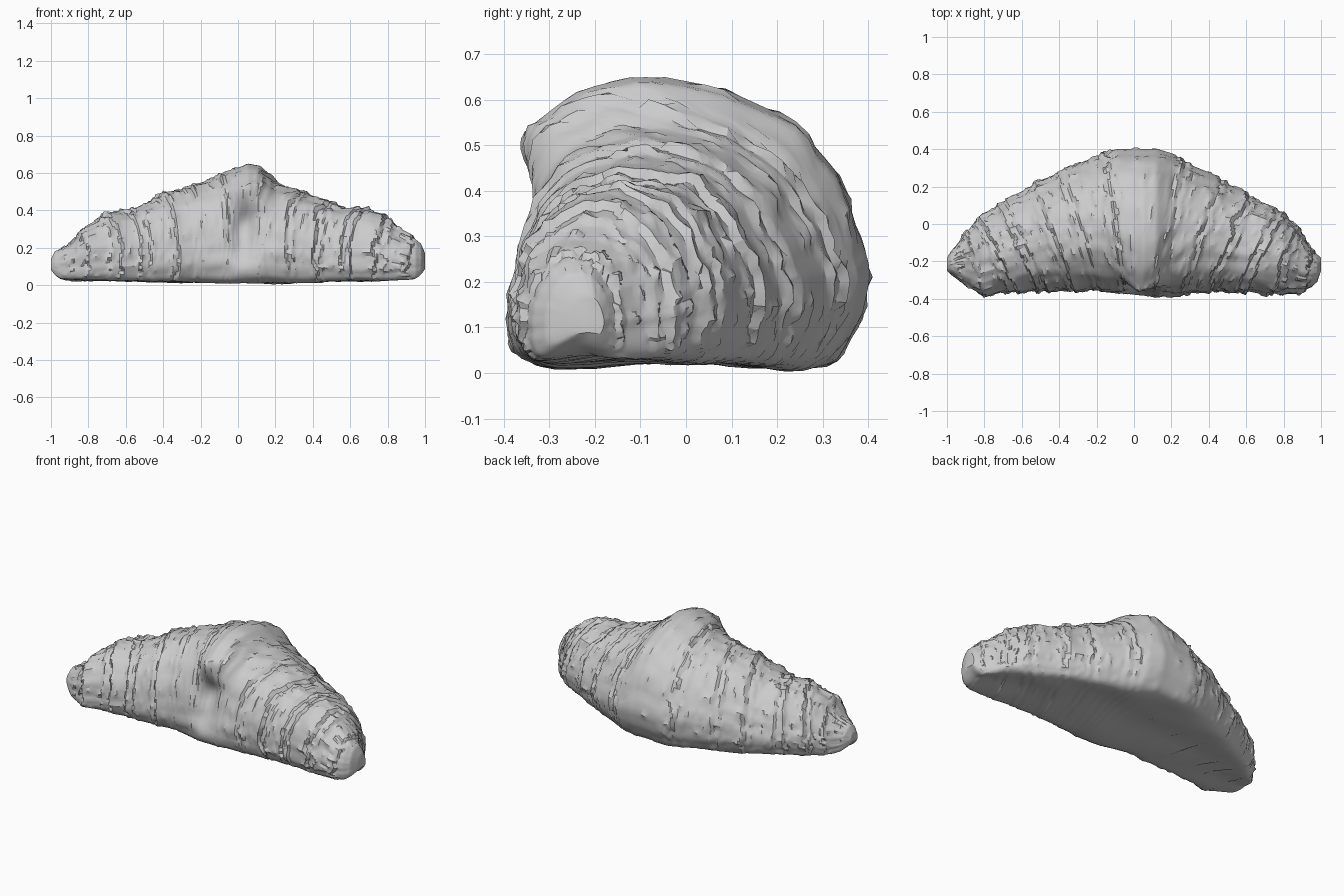
import bpy, bmesh, math
from mathutils import Vector, noise

cube = bpy.data.objects.get("Cube")
if cube:
    bpy.data.objects.remove(cube)

# Outline of the loaf along x: (x, front y, back y, top z)
OUTLINE = [
    (-1, -.25, -.18, .14), (-.98, -.27, -.145, .18), (-.9, -.335, -.04, .23),
    (-.81, -.39, .05, .32), (-.7, -.37, .12, .385), (-.55, -.36, .205, .41),
    (-.4, -.36, .285, .49), (-.2, -.355, .37, .55), (-.08, -.375, .4, .595),
    (.05, -.385, .405, .655), (.12, -.4, .405, .635), (.2, -.39, .375, .555),
    (.4, -.36, .275, .48), (.55, -.365, .195, .42), (.7, -.37, .115, .41),
    (.8, -.375, .06, .36), (.89, -.365, -.03, .29), (.95, -.34, -.13, .25),
    (.98, -.31, -.16, .22), (1, -.25, -.18, .17)]

# Cross-sections, y from -1 to 1 and z from 0 to 1: rolled arm and knotted middle
BACK = [(.68, .79), (.9, .56), (1, .34), (.92, .13), (.7, 0)]
ARM = [(0, .03), (-.75, 0), (-.96, .12), (-1, .32), (-.93, .58), (-.7, .83), (-.35, .97),
       (0, 1), (.35, .95)] + BACK
KNOT = [(0, .04), (-.8, 0), (-1, .12), (-.88, .3), (-.77, .52), (-.95, .75), (-.8, .885),
        (-.35, 1), (.2, .955)] + BACK

# Dough layers: distance from the middle where each one ends, and its step height
LAYERS = [(.12, .012), (.15, .02), (.19, .01), (.32, .014), (.36, .01), (.47, .02), (.51, .01),
          (.62, .012), (.67, .016), (.77, .02), (.81, .01), (.9, .016)]
RINGS, SIDES = 240, 72


def outline(x):
    x = max(-1, min(1, x))
    for a, b in zip(OUTLINE, OUTLINE[1:]):
        if x <= b[0]:
            k = (x - a[0]) / (b[0] - a[0])
            return [p + (q - p) * k for p, q in zip(a[1:], b[1:])]


def smooth_loop(points, t):
    """Point on a closed Catmull-Rom curve."""
    n = len(points)
    i = int(t * n)
    f = t * n - i
    a, b, c, d = (Vector(points[(i + j) % n]) for j in (-1, 0, 1, 2))
    return b + (c - a) * f / 2 + (a - b * 2.5 + c * 2 - d / 2) * f * f + (b * 3 - a - c * 3 + d) * f ** 3 / 2


def layer_height(s, t):
    """Rise of the dough layer, falling off sharply at each torn edge."""
    ring = Vector((math.cos(t * math.tau), math.sin(t * math.tau), s))
    r = abs(s - .04) + .025 * noise.noise(ring * 3) + .012 * noise.noise(ring * 9)
    height, start = 0, 0
    for end, step in LAYERS:
        if start <= r < end:
            height = step * ((r - start) / (end - start)) ** 1.5
        start = end
    # Short thin flakes running around the roll
    flake = noise.noise(Vector((ring.x * 5, ring.y * 5, s * 30)))
    if flake > .32:
        height += .008
    # The front of the middle is smoother
    front = .7 * max(0, math.cos((t - .21) * math.tau)) * math.exp(-(s / .32) ** 4)
    height = height * (1 - front) + .006 * front
    return height - .008 + .01 * noise.noise(ring * 5)


def surface(s, t):
    middle = math.exp(-((s - .06) / .16) ** 2)
    v, h = smooth_loop(ARM, t).lerp(smooth_loop(KNOT, t), middle)
    fan = .11 * math.tanh(s / .2) * min(1, (1 - abs(s)) / .27)
    x = s + fan * v
    front, back, top = outline(x)
    bottom = .01 + .025 * x * x + .05 * max(0, (abs(x) - .93) / .07) ** 2
    y = (front + back) / 2 + v * (back - front) / 2
    z = bottom + h * (top - bottom)
    # Push layers outward, leaving the base gently uneven
    out = Vector((v, (h - .4) * 1.6)).normalized()
    lift = layer_height(s, t) * min(1, .25 + h * 3) * min(1, (1 - abs(s)) / .08)
    sag = .012 * noise.noise(Vector((x * 4, y * 6, 2))) * max(0, 1 - h * 8)
    return Vector((x, y + out.x * lift, max(0, z + out.y * lift + sag)))


# Croissant body lofted from tip to tip, with rings closer together at the tips
bm = bmesh.new()
rings = []
for i in range(RINGS + 1):
    u = -1 + 2 * i / RINGS
    s = u * (1.3 - .3 * u * u)
    rings.append([bm.verts.new(surface(s, j / SIDES)) for j in range(SIDES)])
for a, b in zip(rings, rings[1:]):
    for j in range(SIDES):
        k = (j + 1) % SIDES
        bm.faces.new((a[j], a[k], b[k], b[j]))
bm.faces.new(rings[0])
bm.faces.new(rings[-1])
bmesh.ops.recalc_face_normals(bm, faces=bm.faces)
mesh = bpy.data.meshes.new("croissant")
bm.to_mesh(mesh)
bm.free()
body = bpy.data.objects.new("croissant", mesh)
bpy.context.collection.objects.link(body)

# Plain dough colour
dough = bpy.data.materials.new("pale_grey")
dough.use_nodes = True
color = (.6, .6, .6, 1)
dough.diffuse_color = color
dough.node_tree.nodes["Principled BSDF"].inputs["Base Color"].default_value = color
mesh.materials.append(dough)

bpy.ops.object.select_all(action="DESELECT")
body.select_set(True)
bpy.context.view_layer.objects.active = body
bpy.ops.object.shade_smooth_by_angle(angle=math.radians(30))
